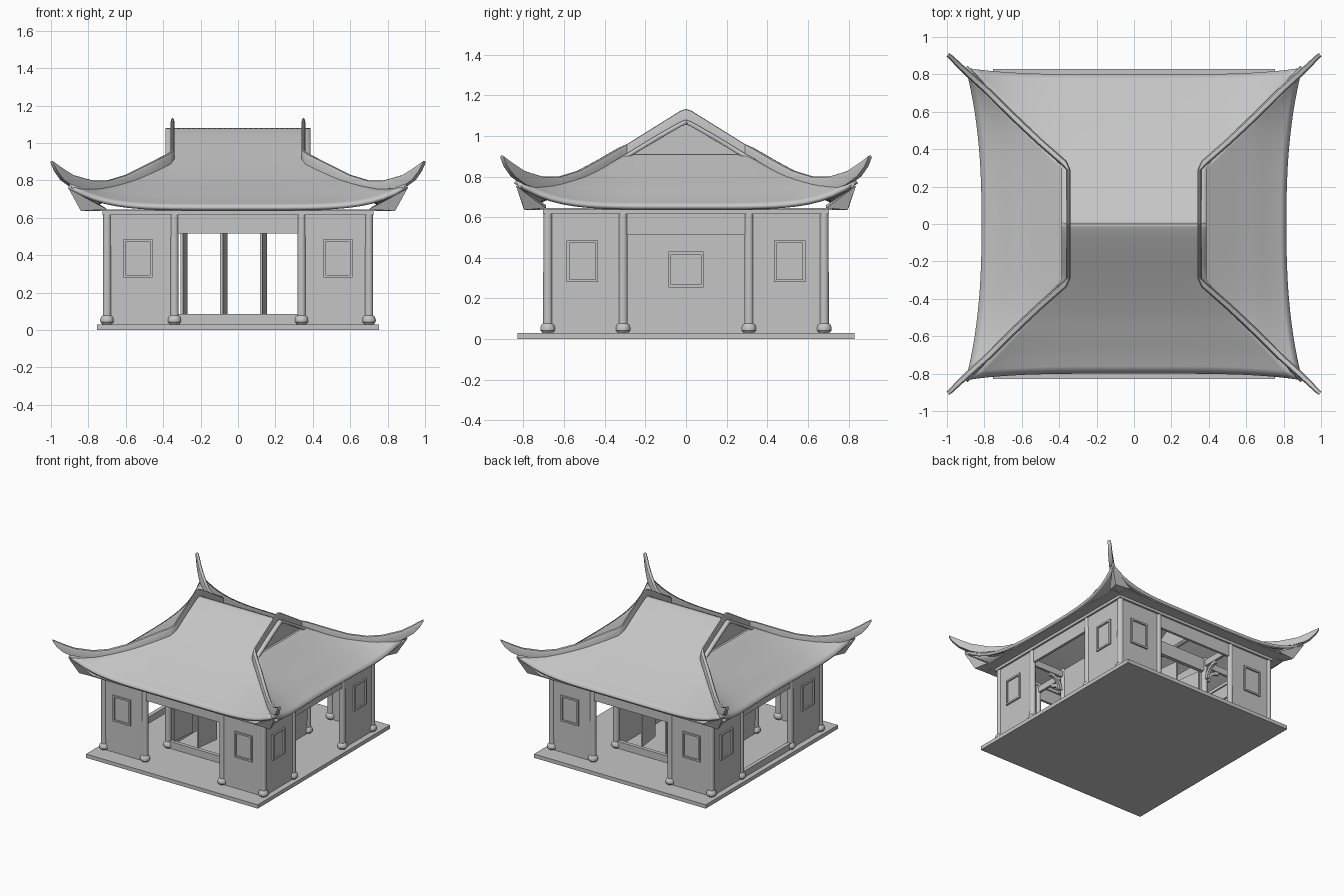
import bpy, bmesh, math
from mathutils import Vector, Matrix

if "Cube" in bpy.data.objects:
    bpy.data.objects.remove(bpy.data.objects["Cube"])

grey = bpy.data.materials.new("plain_grey")
grey.diffuse_color = (0.56, 0.56, 0.56, 1)
grey.use_nodes = True
grey.node_tree.nodes["Principled BSDF"].inputs["Base Color"].default_value = (0.56, 0.56, 0.56, 1)
SIGNS = (-1, 1)
smooth = []


def finish(name, bm, rounded=False, recalc=True):
    if recalc:
        bmesh.ops.recalc_face_normals(bm, faces=bm.faces)
    mesh = bpy.data.meshes.new(name)
    bm.to_mesh(mesh)
    bm.free()
    mesh.materials.append(grey)
    ob = bpy.data.objects.new(name, mesh)
    bpy.context.collection.objects.link(ob)
    if rounded:
        smooth.append(ob)
    return ob


def box(name, x0, x1, y0, y1, z0, z1):
    bm = bmesh.new()
    size = Matrix.Diagonal((abs(x1 - x0), abs(y1 - y0), z1 - z0, 1))
    centre = Matrix.Translation(((x0 + x1) / 2, (y0 + y1) / 2, (z0 + z1) / 2))
    bmesh.ops.create_cube(bm, size=1, matrix=centre @ size)
    return finish(name, bm)


def lathe(name, x, y, profile, sides=20):
    bm = bmesh.new()
    rings = []
    for r, z in profile:
        rings.append([bm.verts.new((x + r * math.cos(a), y + r * math.sin(a), z))
                      for a in (i * math.tau / sides for i in range(sides))])
    for a, b in zip(rings, rings[1:]):
        for i in range(sides):
            j = (i + 1) % sides
            bm.faces.new((a[i], a[j], b[j], b[i]))
    bm.faces.new(rings[0])
    bm.faces.new(rings[-1])
    return finish(name, bm, True)


def column(name, x, y):
    lathe(name, x, y, [(0.026, 0.03), (0.036, 0.042), (0.037, 0.055), (0.032, 0.07),
                       (0.023, 0.078), (0.022, 0.63)])


def wall_box(name, side, sign, at, depth, a0, a1, z0, z1):
    """Box in a wall plane facing y (side 0) or x (side 1)."""
    p, q = sign * at, sign * (at + depth)
    if side == 0:
        return box(name, a0, a1, p, q, z0, z1)
    return box(name, p, q, a0, a1, z0, z1)


def window(side, sign, at, mid, half, z0, z1):
    bar = 0.013
    for e in SIGNS:
        edge = mid + e * half
        wall_box("window_jamb", side, sign, at, 0.012, edge - e * bar, edge, z0, z1)
    wall_box("window_sill", side, sign, at, 0.012, mid - half, mid + half, z0, z0 + bar)
    wall_box("window_head", side, sign, at, 0.012, mid - half, mid + half, z1 - bar, z1)


# Plinth
box("plinth", -0.755, 0.755, -0.83, 0.83, 0, 0.03)

# Outer walls, beams and windows
for s in SIGNS:
    for e in SIGNS:
        wall_box("front_wall" if s < 0 else "back_wall", 0, s, 0.67, 0.02, e * 0.34, e * 0.7, 0.03, 0.62)
        wall_box("side_wall", 1, s, 0.69, 0.02, e * 0.31, e * 0.68, 0.03, 0.62)
        window(0, s, 0.69, e * 0.535, 0.077, 0.28, 0.485)
        window(1, s, 0.71, e * 0.51, 0.077, 0.28, 0.485)
        column("corner_column", s * 0.7, e * 0.68)
        column("porch_column", s * 0.34, e * 0.68)
        column("side_column", s * 0.7, e * 0.31)
        column("room_column", s * 0.34, e * 0.39)
    wall_box("porch_beam", 0, s, 0.67, 0.02, -0.34, 0.34, 0.515, 0.62)
    wall_box("side_beam", 1, s, 0.69, 0.02, -0.31, 0.31, 0.515, 0.62)
    wall_box("long_cornice", 0, s, 0.66, 0.045, -0.725, 0.725, 0.615, 0.64)
    wall_box("side_cornice", 1, s, 0.68, 0.045, -0.705, 0.705, 0.615, 0.64)
    # Flat soffit under the eaves
    wall_box("long_soffit", 0, s, 0.68, 0.11, -0.74, 0.74, 0.636, 0.645)
    wall_box("side_soffit", 1, s, 0.7, 0.105, -0.72, 0.72, 0.636, 0.645)
box("side_rail", -0.715, -0.685, -0.31, 0.31, 0.03, 0.08)

# Inner room: side walls, door frames and open door leaves
for s in SIGNS:
    wall_box("room_wall", 1, s, 0.33, 0.02, -0.39, 0.39, 0.03, 0.62)
    window(1, s, 0.35, 0, 0.087, 0.255, 0.43)
    wall_box("door_sill", 0, s, 0.375, 0.03, -0.34, 0.34, 0.03, 0.085)
    wall_box("door_lintel", 0, s, 0.375, 0.03, -0.34, 0.34, 0.515, 0.62)
    wall_box("cross_tie", 0, s, 0.38, 0.02, -0.7, 0.7, 0.56, 0.61)
    wall_box("long_tie", 1, s, 0.33, 0.02, -0.68, 0.68, 0.56, 0.61)
    for k in range(3):
        leaf = box("door_leaf", -0.007, 0.007, 0, 0.2, 0.085, 0.515)
        leaf.location = (-0.3 + 0.212 * k, s * 0.38, 0)
        leaf.rotation_euler.z = (math.pi if s > 0 else 0) + s * math.radians(7)


# Curved bracket arms beneath the ties
def bracket(x, y, dx, dy):
    bm = bmesh.new()
    across = Vector((dy, dx, 0)) * 0.01
    prev = None
    for i in range(7):
        a = i / 6 * math.pi / 2
        ring = []
        for r in (0.11, 0.085):
            out = 0.12 - r * math.cos(a)
            c = Vector((x + dx * out, y + dy * out, 0.45 + r * math.sin(a)))
            ring += [bm.verts.new(c - across), bm.verts.new(c + across)]
        ring = [ring[0], ring[1], ring[3], ring[2]]
        if prev:
            for j in range(4):
                k = (j + 1) % 4
                bm.faces.new((prev[j], prev[k], ring[k], ring[j]))
        else:
            bm.faces.new(ring)
        prev = ring
    bm.faces.new(prev)
    finish("bracket_arm", bm)


for s in SIGNS:
    for e in SIGNS:
        bracket(s * 0.35, e * 0.39, s, 0)
        bracket(s * 0.34, e * 0.4, 0, e)

# Roof surfaces
SLOPE = [(0, 1.08), (0.03, 1.068), (0.15, 1.0), (0.3, 0.908), (0.4, 0.85), (0.5, 0.795),
         (0.6, 0.748), (0.7, 0.7), (0.8, 0.66), (0.835, 0.65)]


def slope_z(y):
    for (a, za), (b, zb) in zip(SLOPE, SLOPE[1:]):
        if y <= b:
            return za + (zb - za) * (y - a) / (b - a)
    return SLOPE[-1][1]


def hip(t):
    return 0.375 + 0.525 * t, 0.3 + 0.535 * t


def roof_panel(name, rows, point, cols=28):
    bm = bmesh.new()
    grid = [[bm.verts.new(point(r, -1 + 2 * c / cols)) for c in range(cols + 1)] for r in rows]
    for a, b in zip(grid, grid[1:]):
        for i in range(cols):
            bm.faces.new((a[i], a[i + 1], b[i + 1], b[i]))
    bm.normal_update()
    if sum(f.normal.z for f in bm.faces) < 0:
        bmesh.ops.reverse_faces(bm, faces=bm.faces)
    ob = finish(name, bm, True, recalc=False)
    mod = ob.modifiers.new("thickness", "SOLIDIFY")
    mod.thickness, mod.offset = 0.022, -1


def lift(t, u):
    return 0.125 * max(t, 0) ** 2.5 * abs(u) ** 5


def long_point(t, u, s):
    if t < 0:
        y = 0.3 * (1 + t)
        return u * 0.388, s * y, slope_z(y)
    hx, hy = hip(t)
    y = hy - 0.035 * t * t * (1 - abs(u) ** 4)
    return u * max(hx, 0.388), s * y, slope_z(y) + lift(t, u)


def side_point(t, u, s):
    if t < 0:
        return s * 0.335, u * 0.3, 0.9
    hx, hy = hip(t)
    return s * (hx - 0.085 * t * t * (1 - abs(u) ** 2.5)), u * hy, slope_z(hy) + 0.008 * t + lift(t, u)


down = [i / 12 for i in range(13)]
for s in SIGNS:
    roof_panel("long_roof_slope", [-1, -0.95, -0.9, -0.75, -0.5, -0.25] + down,
               lambda t, u: long_point(t, u, s))
    roof_panel("side_roof_slope", [-0.1] + down, lambda t, u: side_point(t, u, s))
    # Gable triangle
    bm = bmesh.new()
    ends = [[bm.verts.new((s * x, y, z)) for y, z in ((-0.29, 0.89), (0.29, 0.89), (0, 1.062))]
            for x in (0.335, 0.352)]
    for tri in ends:
        bm.faces.new(tri)
    for i in range(3):
        j = (i + 1) % 3
        bm.faces.new((ends[0][i], ends[0][j], ends[1][j], ends[1][i]))
    finish("gable", bm)


# Gable ribs flowing into upturned hip ridges: x, y, base z, half width, height
RIDGE = [(0.35, 0, 1.07, 0.010, 0.063), (0.35, 0.025, 1.062, 0.010, 0.063),
         (0.35, 0.29, 0.905, 0.010, 0.055), (0.372, 0.325, 0.885, 0.017, 0.06),
         (0.5, 0.437, 0.822, 0.018, 0.058), (0.6, 0.53, 0.772, 0.018, 0.058),
         (0.7, 0.627, 0.74, 0.018, 0.06), (0.78, 0.707, 0.738, 0.018, 0.062),
         (0.88, 0.797, 0.768, 0.017, 0.06), (0.94, 0.853, 0.81, 0.015, 0.055),
         (0.975, 0.888, 0.855, 0.013, 0.035), (0.995, 0.905, 0.893, 0.011, 0.01)]
SECTION = [(-1, -0.15), (-1, 0.7), (-0.6, 0.95), (0, 1), (0.6, 0.95), (1, 0.7), (1, -0.15)]
n = len(SECTION)
for s in SIGNS:
    for e in SIGNS:
        bm = bmesh.new()
        prev = None
        for i, (x, y, z, w, h) in enumerate(RIDGE):
            a, b = RIDGE[max(i - 1, 0)], RIDGE[min(i + 1, len(RIDGE) - 1)]
            side = Vector((b[1] - a[1], a[0] - b[0], 0)).normalized()
            ring = []
            for p, q in SECTION:
                v = Vector((x, y, z)) + side * w * p
                ring.append(bm.verts.new((s * v.x, e * v.y, z + h * q)))
            if prev:
                for j in range(n):
                    k = (j + 1) % n
                    bm.faces.new((prev[j], prev[k], ring[k], ring[j]))
            else:
                bm.faces.new(ring)
            prev = ring
        bm.faces.new(prev)
        finish("hip_ridge", bm, True)

        # Corner wedge under the upturned eave
        bm = bmesh.new()
        for x, y, z in ((0.7, 0.8, 0.645), (0.81, 0.69, 0.645), (0.905, 0.837, 0.755),
                        (0.84, 0.795, 0.636), (0.72, 0.69, 0.64), (0.72, 0.69, 0.66)):
            bm.verts.new((s * x, e * y, z))
        bmesh.ops.convex_hull(bm, input=bm.verts)
        finish("corner_wedge", bm)

# Smooth shading on curved parts
bpy.ops.object.select_all(action="DESELECT")
for ob in smooth:
    ob.select_set(True)
bpy.context.view_layer.objects.active = smooth[0]
bpy.ops.object.shade_smooth_by_angle(angle=math.radians(35))
